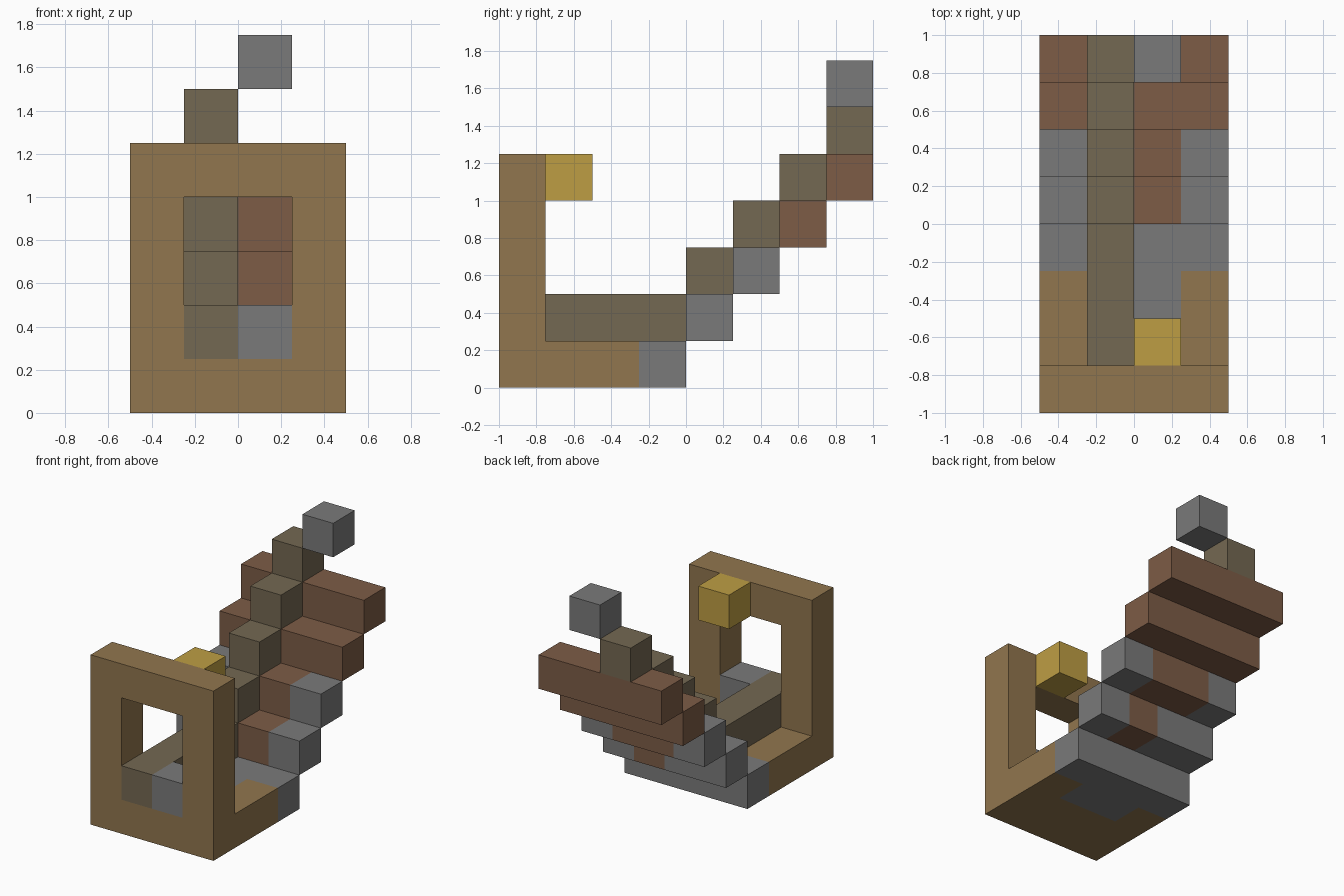
import bpy
import bmesh
from mathutils import Vector

cube = bpy.data.objects.get("Cube")
if cube:
    bpy.data.objects.remove(cube)

CELL = 0.25                       # every part sits on one block grid
ORIGIN = Vector((-0.5, -1.0, 0.0))


def linear(v):
    v /= 255
    return v / 12.92 if v <= 0.04045 else ((v + 0.055) / 1.055) ** 2.4


def material(name, *rgb):
    m = bpy.data.materials.new(name)
    m.use_nodes = True
    colour = [linear(v) for v in rgb] + [1.0]
    m.diffuse_color = colour
    bsdf = next(n for n in m.node_tree.nodes if n.type == 'BSDF_PRINCIPLED')
    bsdf.inputs["Base Color"].default_value = colour
    return m


TAN, GREY, BROWN, OLIVE, YELLOW = range(5)
materials = [material("tan wood", 145, 118, 78), material("stone grey", 122, 122, 122),
             material("red brown", 125, 92, 70), material("olive brown", 116, 104, 82),
             material("golden yellow", 190, 158, 68)]


def block(xs, ys, zs):
    """All grid cells inside half-open index ranges."""
    return {(i, j, k) for i in range(*xs) for j in range(*ys) for k in range(*zs)}


def solid(cells, colour):
    return {c: colour for c in cells}


parts = {}
beam = block((1, 2), (0, 4), (1, 2))

# Upright front frame with an open window and one grey block in its sill
frame = solid(block((0, 4), (0, 1), (0, 5)) - block((1, 3), (0, 1), (2, 4)) - beam, TAN)
frame[(2, 0, 1)] = GREY
parts["front_frame"] = frame

# Floor slab, with a grey rear that reaches forward in the middle
parts["floor_slab"] = {c: GREY if c[1] == 3 or (c[1] == 2 and c[0] in (1, 2)) else TAN
                       for c in block((0, 4), (1, 4), (0, 1))}

# Long beam and the knob behind the frame
parts["centre_beam"] = solid(beam, OLIVE)
parts["yellow_knob"] = solid(block((2, 3), (1, 2), (4, 5)), YELLOW)

# Rising steps, each carrying one spine block; brown spreads with height
brown_columns = [{2}, {1, 2}, {0, 1, 2, 3}, {0, 1, 2, 3}]
for n, brown in enumerate(brown_columns):
    parts[f"step_{n + 1}"] = {c: BROWN if c[0] in brown else GREY
                              for c in block((0, 4), (n + 4, n + 5), (n + 1, n + 2))}
    parts[f"spine_block_{n + 1}"] = solid(block((1, 2), (n + 4, n + 5), (n + 2, n + 3)), OLIVE)

# Loose block at the top
parts["top_block"] = solid(block((2, 3), (7, 8), (6, 7)), GREY)

occupied = set().union(*parts.values())


def build(name, cells):
    """Make one part from its exposed block faces."""
    bm = bmesh.new()
    for cell, colour in cells.items():
        centre = ORIGIN + (Vector(cell) + Vector((0.5, 0.5, 0.5))) * CELL
        for axis in range(3):
            for sign in (-1, 1):
                near = list(cell)
                near[axis] += sign
                if tuple(near) in occupied:
                    continue
                n, u = Vector(), Vector()
                n[axis] = sign
                u[(axis + 1) % 3] = 1
                v = n.cross(u)
                corners = [n + u + v, n - u + v, n - u - v, n + u - v]
                face = bm.faces.new([bm.verts.new(centre + p * CELL / 2) for p in corners])
                face.material_index = colour
    bmesh.ops.remove_doubles(bm, verts=bm.verts, dist=0.001)
    mesh = bpy.data.meshes.new(name)
    bm.to_mesh(mesh)
    bm.free()
    for m in materials:
        mesh.materials.append(m)
    bpy.context.collection.objects.link(bpy.data.objects.new(name, mesh))


for part_name, part_cells in parts.items():
    build(part_name, part_cells)
